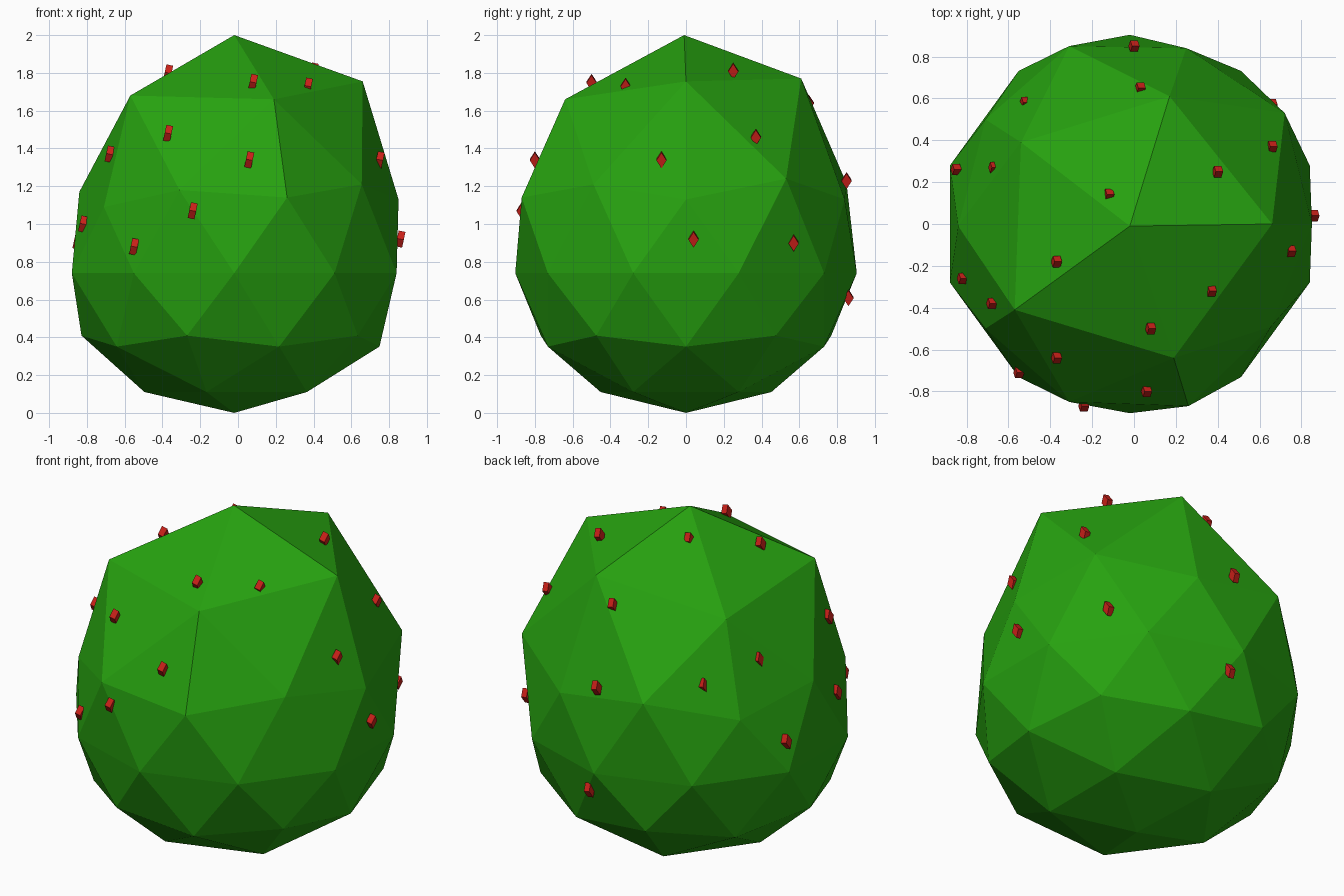
import bpy
import bmesh
import math
from mathutils import Matrix, Vector

if "Cube" in bpy.data.objects:
    bpy.data.objects.remove(bpy.data.objects["Cube"], do_unlink=True)


def make_material(name, color):
    mat = bpy.data.materials.new(name)
    mat.use_nodes = True
    mat.diffuse_color = color
    mat.node_tree.nodes["Principled BSDF"].inputs["Base Color"].default_value = color
    return mat


def make_object(name, bm, material):
    mesh = bpy.data.meshes.new(name)
    bm.to_mesh(mesh)
    bm.free()
    mesh.materials.append(material)
    obj = bpy.data.objects.new(name, mesh)
    bpy.context.collection.objects.link(obj)
    return obj


leaf_green = make_material("leaf green", (0.02, 0.36, 0.005, 1))
berry_red = make_material("berry red", (0.6, 0.015, 0.01, 1))

# Foliage: a low-poly sphere, squashed below its waist and pulled up above it
RADIUS, WAIST, SHIFT = 0.904, 0.74, -0.02
crown_ring = [(0.66, 0, 1.755), (0.17, 0.61, 1.77), (-0.54, 0.39, 1.61),
              (-0.57, -0.41, 1.68), (0.19, -0.64, 1.66)]
shoulder_ring = [(0.85, 0, 1.13), (0.72, 0.53, 1.24), (0.25, 0.84, 1.13),
                 (-0.31, 0.85, 1.215), (-0.71, 0.5, 1.09), (-0.84, -0.01, 1.17),
                 (-0.71, -0.5, 1.09), (-0.31, -0.85, 1.18), (0.26, -0.87, 1.14),
                 (0.655, -0.49, 1.21)]


def angle_around(vert):
    return (math.atan2(vert.co.y, vert.co.x) + 0.1) % math.tau


def place_ring(verts, points):
    for vert, point in zip(sorted(verts, key=angle_around), points):
        vert.co = point


bm = bmesh.new()
bmesh.ops.create_icosphere(bm, subdivisions=2, radius=1)
lower = [v for v in bm.verts if v.co.z < 0.1]
shoulder = [v for v in bm.verts if 0.1 < v.co.z < 0.7]
crown = [v for v in bm.verts if 0.7 < v.co.z < 0.95]
tip = [v for v in bm.verts if v.co.z > 0.95]
for v in lower:
    v.co = (v.co.x * RADIUS + SHIFT, v.co.y * RADIUS, WAIST * (1 + v.co.z))
place_ring(shoulder, shoulder_ring)
place_ring(crown, crown_ring)
place_ring(tip, [(SHIFT, -0.01, 2)])
make_object("foliage", bm, leaf_green)

# Berries: small tilted lozenge blocks sitting in the leaf surface
berry_spots = [
    (0, 0.85, 1.23), (0.03, 0.65, 1.64), (-0.52, 0.58, 1.28), (-0.85, 0.26, 0.91),
    (-0.67, 0.27, 1.36), (-0.12, 0.14, 1.88), (0.4, 0.25, 1.81), (0.66, 0.37, 1.46),
    (0.86, 0.04, 0.92), (0.75, -0.13, 1.34), (0.37, -0.32, 1.73), (0.08, -0.5, 1.75),
    (-0.37, -0.18, 1.8), (-0.82, -0.26, 1), (-0.68, -0.38, 1.37), (-0.37, -0.64, 1.48),
    (0.06, -0.8, 1.34), (-0.24, -0.87, 1.07), (-0.55, -0.71, 0.88),
    (0.66, 0.57, 0.9), (0.04, 0.86, 0.61)]
lozenge = (Matrix.Rotation(math.radians(12), 4, "Y")
           @ Matrix.Diagonal((0.036, 0.038, 0.06, 1))
           @ Matrix.Rotation(math.radians(45), 4, "X"))
bm = bmesh.new()
for spot in berry_spots:
    bmesh.ops.create_cube(bm, size=1, matrix=Matrix.Translation(Vector(spot)) @ lozenge)
make_object("berries", bm, berry_red)
